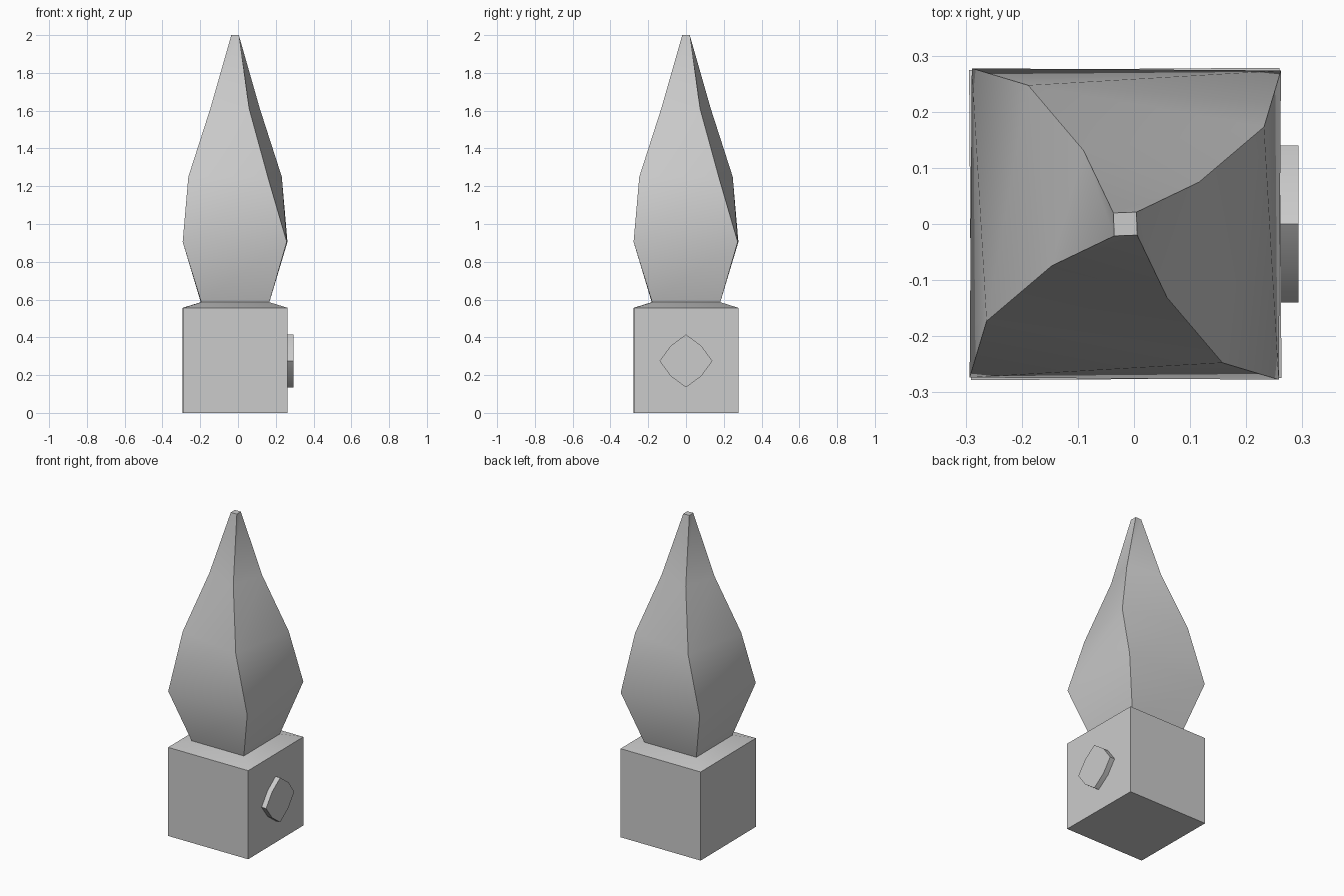
import bpy, bmesh
from math import cos, sin, pi, radians, sqrt

if "Cube" in bpy.data.objects:
    bpy.data.objects.remove(bpy.data.objects["Cube"])

CX = -0.0155  # centre line of the spire


def finish(name, verts, faces):
    mesh = bpy.data.meshes.new(name)
    mesh.from_pydata(verts, [], faces)
    bm = bmesh.new()
    bm.from_mesh(mesh)
    bmesh.ops.recalc_face_normals(bm, faces=bm.faces)
    bm.to_mesh(mesh)
    bm.free()
    obj = bpy.data.objects.new(name, mesh)
    bpy.context.collection.objects.link(obj)
    bpy.ops.object.select_all(action='DESELECT')
    obj.select_set(True)
    bpy.context.view_layer.objects.active = obj
    bpy.ops.object.shade_smooth_by_angle(angle=radians(30))
    return obj


def square_loft(name, rings, split=False):
    """Stack of square sections: (height, half width, twist in degrees)."""
    verts, faces = [], []
    for z, half, twist in rings:
        for k in range(4):
            a = radians(45 + 90 * k + twist)
            r = half * sqrt(2)
            verts.append((CX + r * cos(a), r * sin(a), z))
    for i in range(len(rings) - 1):
        for k in range(4):
            n = (k + 1) % 4
            a, b = i * 4 + k, i * 4 + n
            c, d = b + 4, a + 4
            faces += [(a, b, c), (a, c, d)] if split else [(a, b, c, d)]
    top = (len(rings) - 1) * 4
    faces += [(3, 2, 1, 0), tuple(range(top, top + 4))]
    return finish(name, verts, faces)


# Square plinth with a shallow sloped top
square_loft("plinth", [(0, 0.2765, 0.4), (0.556, 0.2765, 0.4), (0.586, 0.18, 0.4)])

# Twisted, tapering flame-shaped spire
square_loft("spire", [(0.585, 0.18, 0.4), (0.905, 0.2755, -0.4), (1.25, 0.2135, -10),
                      (1.61, 0.1068, -15.4), (2.0, 0.0205, 2)], split=True)

# Bulged diamond plaque on the right side of the plinth
n = 8
outline = [((0.14 if i % 2 == 0 else 0.114), 2 * pi * i / n) for i in range(n)]
verts = [(x, r * cos(a), 0.275 + r * sin(a)) for x in (0.255, 0.293) for r, a in outline]
faces = [(i, (i + 1) % n, n + (i + 1) % n, n + i) for i in range(n)]
faces += [tuple(range(n)), tuple(range(n, 2 * n))]
finish("diamond_plaque", verts, faces)
